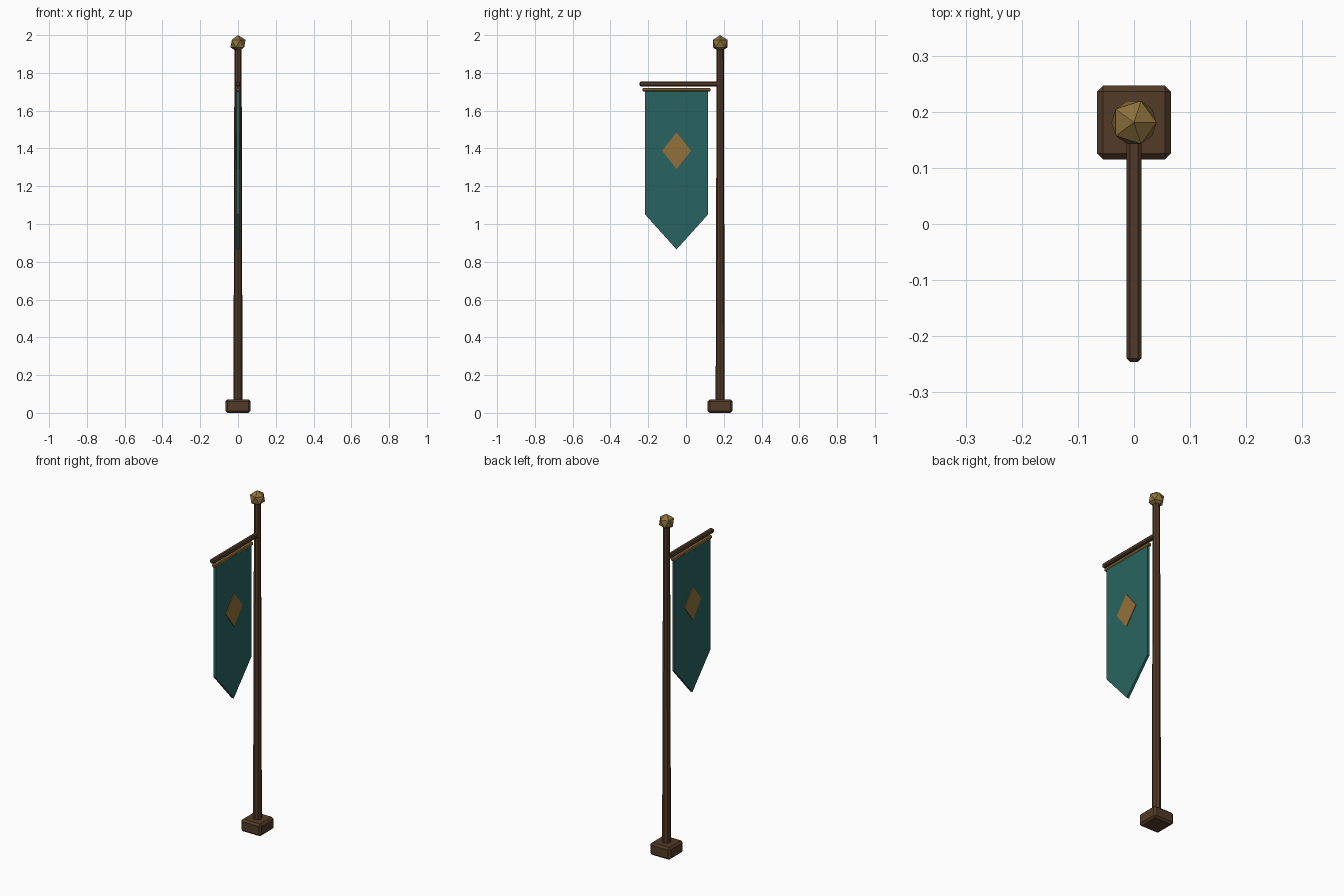
import bpy, bmesh, math

if "Cube" in bpy.data.objects:
    bpy.data.objects.remove(bpy.data.objects["Cube"])


def material(name, rgb):
    """Flat colour from 0-255 sRGB, stored as linear."""
    lin = [((c / 255 + 0.055) / 1.055) ** 2.4 for c in rgb]
    m = bpy.data.materials.new(name)
    m.diffuse_color = (*lin, 1)
    m.use_nodes = True
    m.node_tree.nodes["Principled BSDF"].inputs["Base Color"].default_value = m.diffuse_color
    return m


WOOD = material("dark wood", (82, 59, 39))
CLOTH = material("teal cloth", (39, 100, 96))
GOLD = material("gold emblem", (148, 113, 58))
BRASS = material("brass", (142, 113, 60))

POLE_Y = 0.181
BANNER_Y = -0.05


def finish(bm, name, mat):
    bmesh.ops.recalc_face_normals(bm, faces=bm.faces)
    me = bpy.data.meshes.new(name)
    bm.to_mesh(me)
    bm.free()
    me.materials.append(mat)
    ob = bpy.data.objects.new(name, me)
    bpy.context.collection.objects.link(ob)
    return ob


def box(name, mat, lo, hi, bevel):
    """Box between two corners with single chamfered edges."""
    bm = bmesh.new()
    bmesh.ops.create_cube(bm, size=1)
    for v in bm.verts:
        v.co = [(a + b) / 2 + c * (b - a) for a, b, c in zip(lo, hi, v.co)]
    bmesh.ops.bevel(bm, geom=bm.edges[:], offset=bevel, segments=1, affect='EDGES')
    return finish(bm, name, mat)


def plate(name, mat, outline, thickness):
    """Flat (y, z) outline extruded symmetrically along x."""
    bm = bmesh.new()
    face = bm.faces.new([bm.verts.new((-thickness / 2, y, z)) for y, z in outline])
    ext = bmesh.ops.extrude_face_region(bm, geom=[face])["geom"]
    verts = [g for g in ext if isinstance(g, bmesh.types.BMVert)]
    bmesh.ops.translate(bm, verts=verts, vec=(thickness, 0, 0))
    return finish(bm, name, mat)


# Foot block
box("base", WOOD, (-0.066, POLE_Y - 0.066, 0), (0.066, POLE_Y + 0.066, 0.072), 0.011)

# Tapered octagonal pole
bm = bmesh.new()
bmesh.ops.create_cone(bm, cap_ends=True, segments=8, radius1=0.024, radius2=0.019, depth=1.88)
bmesh.ops.translate(bm, verts=bm.verts, vec=(0, POLE_Y, 0.06 + 0.94))
finish(bm, "pole", WOOD)

# Faceted finial
bm = bmesh.new()
bmesh.ops.create_icosphere(bm, subdivisions=1, radius=0.045)
bmesh.ops.translate(bm, verts=bm.verts, vec=(0, POLE_Y, 1.955))
finish(bm, "finial", BRASS)

# Crossbar and the trim rail that carries the cloth
box("crossbar", WOOD, (-0.013, -0.246, 1.729), (0.013, POLE_Y, 1.755), 0.006)
box("banner_rail", GOLD, (-0.011, BANNER_Y - 0.18, 1.702), (0.011, BANNER_Y + 0.18, 1.72), 0.004)

# Pointed banner
w = 0.166
plate("banner", CLOTH, [(BANNER_Y - w, 1.708), (BANNER_Y - w, 1.05), (BANNER_Y, 0.865),
                        (BANNER_Y + w, 1.05), (BANNER_Y + w, 1.708)], 0.014)

# Diamond emblem, showing on both sides of the cloth
plate("diamond_emblem", GOLD, [(BANNER_Y + 0.077 * math.cos(a), 1.388 + 0.097 * math.sin(a))
                               for a in (i * math.pi / 2 for i in range(4))], 0.022)
